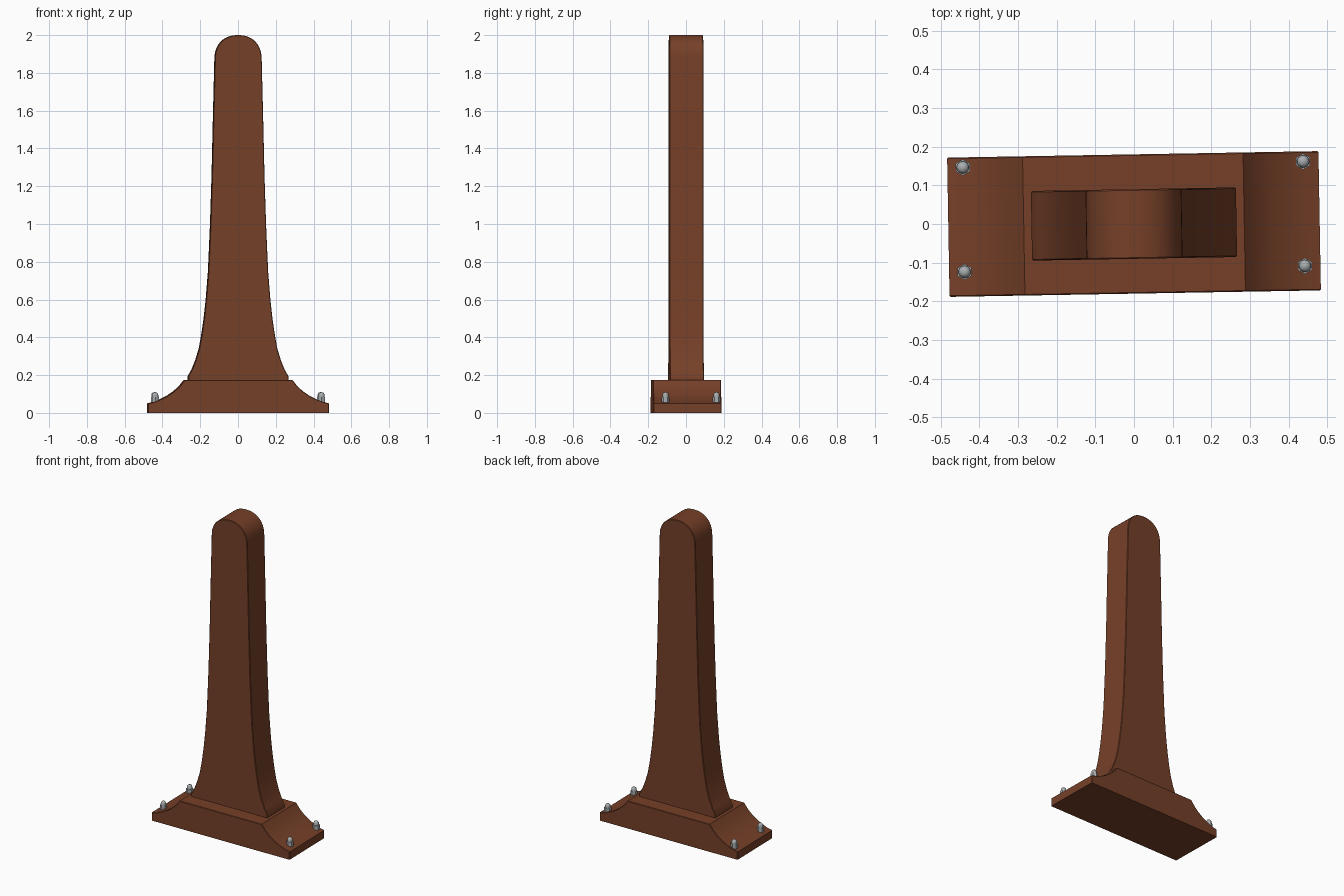
import bpy, bmesh, math
from mathutils import Matrix

if "Cube" in bpy.data.objects:
    bpy.data.objects.remove(bpy.data.objects["Cube"])

TURN = Matrix.Rotation(math.radians(1.0), 4, 'Z')   # whole model sits slightly turned


def material(name, rgb):
    m = bpy.data.materials.new(name)
    m.diffuse_color = (*rgb, 1)
    m.use_nodes = True
    m.node_tree.nodes["Principled BSDF"].inputs["Base Color"].default_value = m.diffuse_color
    return m


rust = material("rusty_brown", (0.18, 0.051, 0.021))
steel = material("grey_steel", (0.40, 0.42, 0.43))


def finish(name, bm, mat, angle=30):
    bmesh.ops.recalc_face_normals(bm, faces=bm.faces)
    bm.transform(TURN)
    me = bpy.data.meshes.new(name)
    bm.to_mesh(me)
    bm.free()
    me.materials.append(mat)
    ob = bpy.data.objects.new(name, me)
    bpy.context.collection.objects.link(ob)
    bpy.ops.object.select_all(action='DESELECT')
    ob.select_set(True)
    bpy.context.view_layer.objects.active = ob
    bpy.ops.object.shade_smooth_by_angle(angle=math.radians(angle))
    return ob


def extrude_profile(name, half, depth, mat):
    """Mirror a right-hand x,z outline and extrude it along y."""
    outline = half + [(-x, z) for x, z in reversed(half) if x > 0]
    bm = bmesh.new()
    face = bm.faces.new([bm.verts.new((x, -depth, z)) for x, z in outline])
    ext = bmesh.ops.extrude_face_region(bm, geom=[face])
    verts = [g for g in ext["geom"] if isinstance(g, bmesh.types.BMVert)]
    bmesh.ops.translate(bm, verts=verts, vec=(0, 2 * depth, 0))
    # slightly softened outline edges on front and back
    rim = [e for e in bm.edges if abs(e.verts[0].co.y - e.verts[1].co.y) < 1e-6
           and max(v.co.z for v in e.verts) > half[0][1] + 1e-4]
    bmesh.ops.bevel(bm, geom=rim, offset=0.003, segments=1, affect='EDGES')
    return finish(name, bm, mat)


# flared base plinth
base = [(0.48, 0), (0.48, 0.05), (0.445, 0.059), (0.41, 0.073), (0.375, 0.091),
        (0.34, 0.115), (0.31, 0.143), (0.285, 0.175)]
extrude_profile("base", base, 0.18, rust)

# tapering post with a rounded top
post = [(0.265, 0.17), (0.265, 0.195), (0.245, 0.23), (0.225, 0.28), (0.207, 0.34),
        (0.194, 0.41), (0.181, 0.50), (0.17, 0.60), (0.158, 0.75), (0.147, 1.0),
        (0.139, 1.25), (0.132, 1.55), (0.124, 1.87)]
for i in range(1, 13):
    a = math.pi / 2 * i / 12
    x = 0.124 * max(math.cos(a), 0) ** 0.9
    post.append((x if i < 12 else 0, 1.87 + 0.13 * math.sin(a) ** 0.9))
extrude_profile("post", post, 0.09, rust)


# bolts: hexagonal nut with a domed cap
def bolt(name, x, y):
    bm = bmesh.new()
    bmesh.ops.create_cone(bm, cap_ends=True, segments=6, radius1=0.021, radius2=0.021,
                          depth=0.042, matrix=Matrix.Translation((x, y, 0.064)))
    rings = []
    for r, z in [(0.016, 0.08), (0.016, 0.094), (0.0142, 0.102), (0.009, 0.108)]:
        rings.append([bm.verts.new((x + r * math.cos(math.tau * k / 16),
                                    y + r * math.sin(math.tau * k / 16), z))
                      for k in range(16)])
    tip = bm.verts.new((x, y, 0.11))
    for k in range(16):
        j = (k + 1) % 16
        for lo, hi in zip(rings, rings[1:]):
            bm.faces.new((lo[k], lo[j], hi[j], hi[k]))
        bm.faces.new((rings[-1][k], rings[-1][j], tip))
    finish(name, bm, steel, 40)


for sx, side in ((-1, "left"), (1, "right")):
    for y, end in ((-0.116, "front"), (0.154, "back")):
        bolt(f"bolt_{end}_{side}", sx * 0.44, y)
